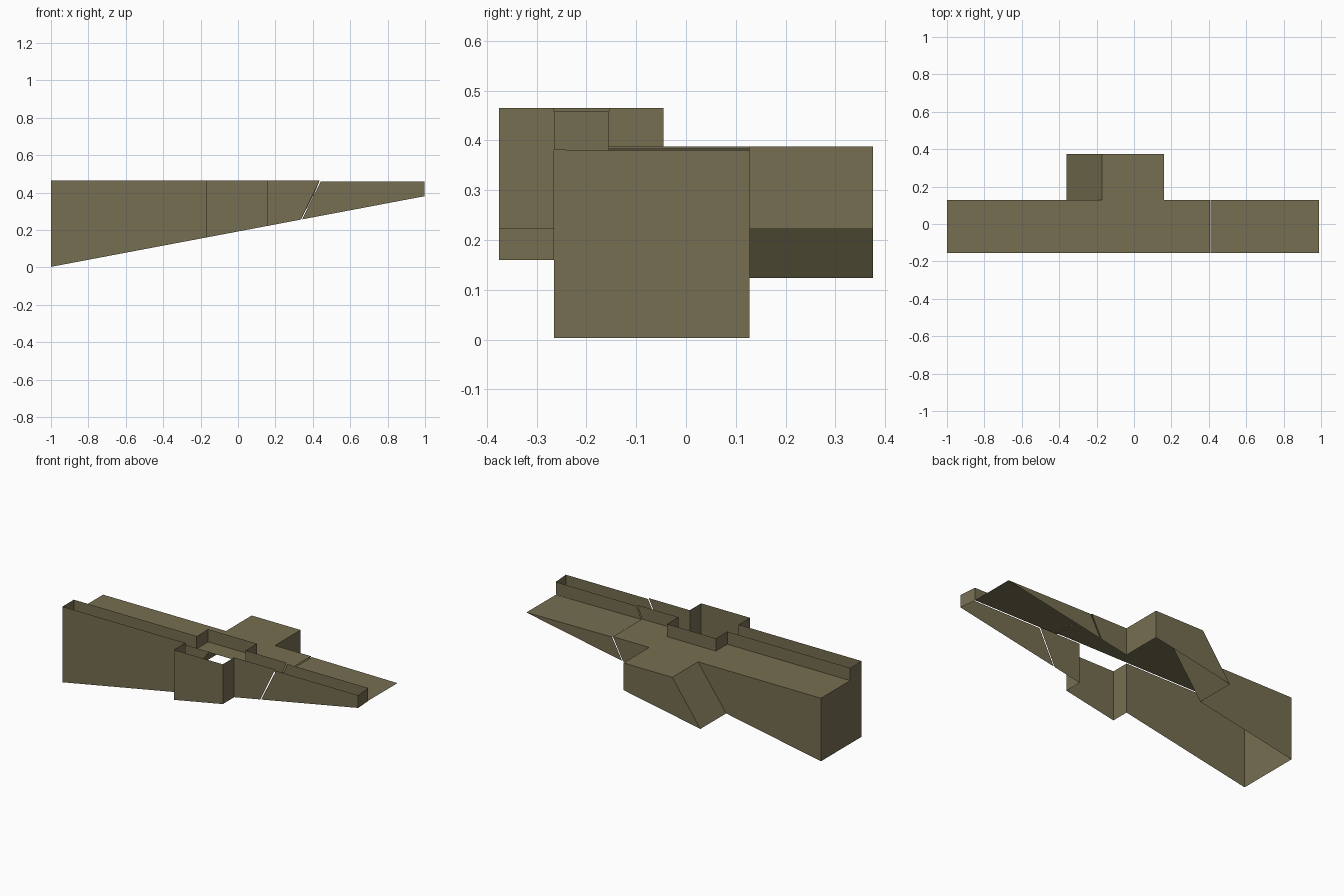
import bpy

if "Cube" in bpy.data.objects:
    bpy.data.objects.remove(bpy.data.objects["Cube"])

olive = bpy.data.materials.new("olive")
olive.diffuse_color = (0.18, 0.158, 0.083, 1)
olive.use_nodes = True
olive.node_tree.nodes["Principled BSDF"].inputs["Base Color"].default_value = olive.diffuse_color

DECK, RAIL = 0.388, 0.465          # walkway and parapet heights
TIP_DECK, TIP_RAIL = 0.384, 0.458  # slightly lower narrow end section


def low(x):
    """Height of the sloping underside line."""
    return 0.003 + 0.189 * (x + 1)


def build(name, verts, faces):
    mesh = bpy.data.meshes.new(name)
    mesh.from_pydata(verts, [], faces)
    mesh.materials.append(olive)
    ob = bpy.data.objects.new(name, mesh)
    bpy.context.collection.objects.link(ob)
    return ob


def ribbon(name, path, top, bottom=low):
    """Upright wall along a plan path of (x at bottom, x at top, y)."""
    verts, faces = [], []
    for i, (xb, xt, y) in enumerate(path):
        verts += [(xb, y, bottom(xb)), (xt, y, top)]
        if i:
            a = 2 * i
            faces.append((a - 2, a, a + 1, a - 1))
    return build(name, verts, faces)


def sheet(name, corners):
    return build(name, corners, [tuple(range(len(corners)))])


# Main deck with the side landing
plan = [(-1, -.155), (.405, -.155), (.405, .127), (.16, .127),
        (.16, .375), (-.17, .375), (-.17, .127), (-1, .127)]
sheet("main_deck", [(x, y, DECK) for x, y in plan])

# Back wall, landing with its sloped face, and the tall end
ribbon("back_wall", [(.336, .405, .127), (.16, .16, .127), (.16, .16, .375),
                     (-.36, -.17, .375), (-.36, -.17, .127), (-1, -1, .127),
                     (-1, -1, -.155)], DECK)

# Front wall with the projecting bay, starting at the tall end
ribbon("front_wall", [(-1, -1, -.155), (-1, -1, -.265), (-.17, -.17, -.265),
                      (-.17, -.17, -.375), (.16, .16, -.375),
                      (.16, .16, -.265), (.336, .437, -.265)], RAIL)

# Inner parapet with the recess matching the bay
ribbon("inner_parapet", [(.405, .437, -.155), (.16, .16, -.155),
                         (.16, .16, -.045), (-.17, -.17, -.045),
                         (-.17, -.17, -.155), (-1, -1, -.155)],
       RAIL, lambda x: DECK)

# Narrow end section, split from the rest by a slanted seam
sheet("tip_deck", [(.410, -.155, TIP_DECK), (.988, -.155, .380),
                   (.988, .127, .380), (.410, .127, TIP_DECK)])
sheet("tip_back_wall", [(.988, .127, .379), (.342, .127, low(.342)),
                        (.410, .127, TIP_DECK), (.988, .127, .380)])
ribbon("tip_front_wall", [(.342, .442, -.265), (.997, .997, -.265),
                          (.988, .988, -.155)], TIP_RAIL)
ribbon("tip_inner_parapet", [(.988, .988, -.155), (.410, .442, -.155)],
       TIP_RAIL, lambda x: .381)
